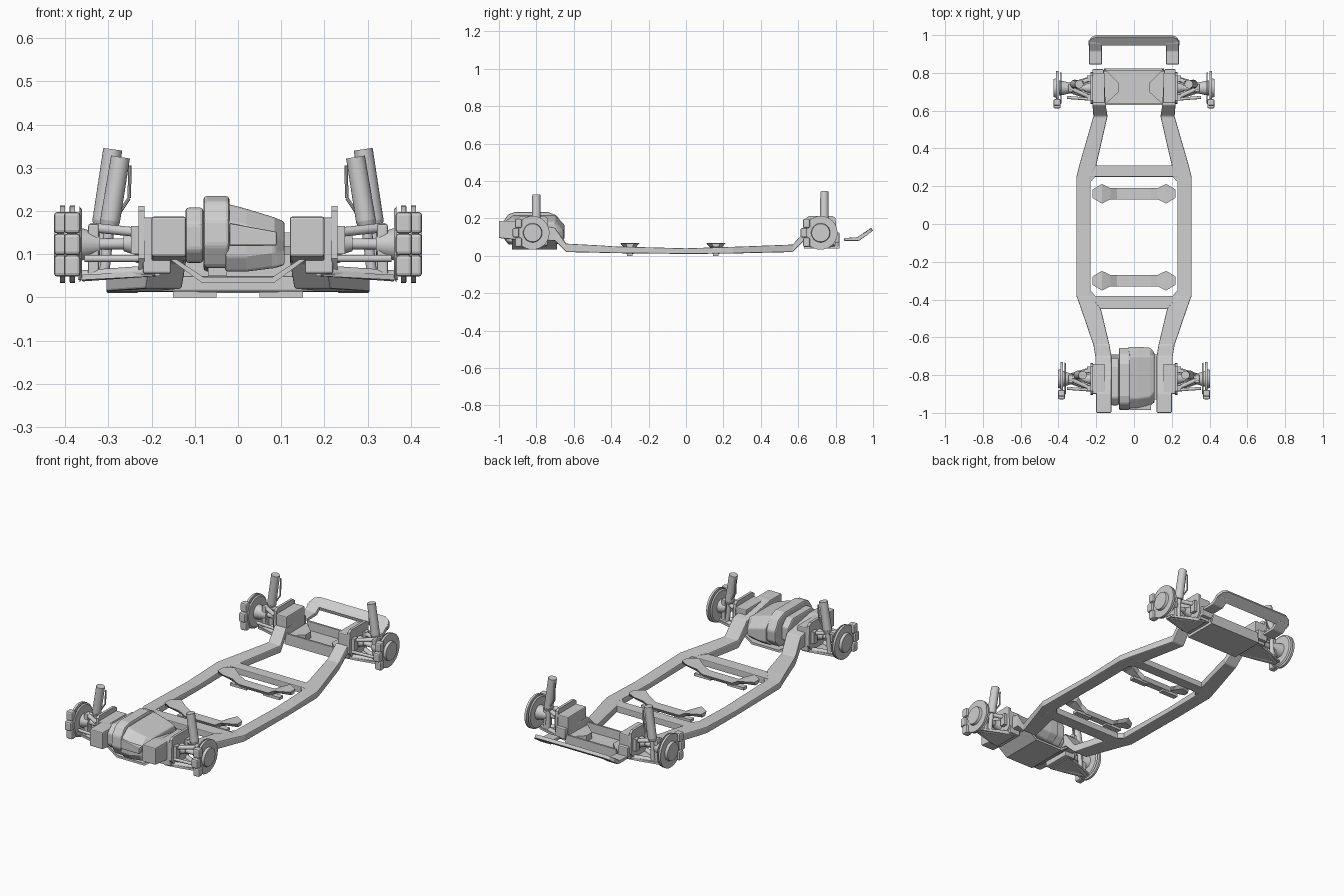
import bpy
import bmesh
import math
from mathutils import Vector

cube = bpy.data.objects.get("Cube")
if cube:
    bpy.data.objects.remove(cube)

metal = bpy.data.materials.new("light_grey_metal")
metal.use_nodes = True
GREY = (0.62, 0.62, 0.62, 1)
metal.diffuse_color = GREY
metal.node_tree.nodes["Principled BSDF"].inputs["Base Color"].default_value = GREY


def finish(name, bm, bevel=0, smooth=False):
    bmesh.ops.recalc_face_normals(bm, faces=bm.faces)
    mesh = bpy.data.meshes.new(name)
    bm.to_mesh(mesh)
    bm.free()
    mesh.materials.append(metal)
    ob = bpy.data.objects.new(name, mesh)
    bpy.context.collection.objects.link(ob)
    if bevel:
        mod = ob.modifiers.new("bevel", "BEVEL")
        mod.width = bevel
        mod.segments = 2
        mod.limit_method = "ANGLE"
    if smooth:
        bpy.ops.object.select_all(action="DESELECT")
        ob.select_set(True)
        bpy.context.view_layer.objects.active = ob
        bpy.ops.object.shade_smooth_by_angle(angle=math.radians(35))
    return ob


def loft(name, rings, bevel=0, smooth=False):
    """Skin a list of equal closed rings and cap both ends."""
    bm = bmesh.new()
    rows = [[bm.verts.new(p) for p in ring] for ring in rings]
    n = len(rows[0])
    for a, b in zip(rows, rows[1:]):
        for i in range(n):
            j = (i + 1) % n
            bm.faces.new((a[i], a[j], b[j], b[i]))
    bm.faces.new(rows[0])
    bm.faces.new(rows[-1])
    return finish(name, bm, bevel, smooth)


def prism(name, outline, axis, lo, hi, bevel=0):
    """Extrude a 2D outline along x, y or z."""
    def place(p, t):
        c = list(p)
        c.insert("xyz".index(axis), t)
        return c
    return loft(name, [[place(p, t) for p in outline] for t in (lo, hi)], bevel)


def box(name, x, y, z, bevel=0):
    corners = [(x[0], y[0]), (x[1], y[0]), (x[1], y[1]), (x[0], y[1])]
    return prism(name, corners, "z", z[0], z[1], bevel)


def tube(name, p, q, r, r2=None, sides=20):
    p, q = Vector(p), Vector(q)
    d = (q - p).normalized()
    u = d.orthogonal().normalized()
    v = d.cross(u)
    ring = [u * math.cos(math.tau * i / sides) + v * math.sin(math.tau * i / sides)
            for i in range(sides)]
    return loft(name, [[p + c * r for c in ring], [q + c * (r2 or r) for c in ring]],
                smooth=True)


# Side rails: y, inner x, outer x, bottom z, top z
STATIONS = [(-1, .12, .20, .095, .187), (-.9, .12, .20, .085, .187),
            (-.7, .12, .205, .08, .15), (-.64, .13, .215, .02, .065),
            (-.45, .175, .28, .016, .055), (-.38, .23, .305, .014, .05),
            (0, .23, .305, .01, .04), (.25, .23, .305, .012, .048),
            (.31, .2, .29, .014, .05), (.57, .14, .215, .02, .06),
            (.63, .15, .22, .08, .125), (.82, .16, .22, .07, .125)]
for side, s in (("left", 1), ("right", -1)):
    rings = [[(s * a, y, b), (s * c, y, b), (s * c, y, t), (s * a, y, t)]
             for y, a, c, b, t in STATIONS]
    loft(side + "_rail", rings, .005)
    # Corner gussets that round the central opening
    for y, d in ((-.39, 1), (.26, -1)):
        prism(side + "_rail_gusset", [(s * .24, y), (s * .20, y), (s * .21, y + d * .015),
                                      (s * .222, y + d * .03), (s * .24, y + d * .045)],
              "z", .016, .046)

# Cross members
box("front_crossmember", (-.25, .25), (-.45, -.38), (.014, .05), .004)
box("rear_crossmember", (-.25, .25), (.25, .31), (.013, .048), .004)

# Dropped mounting brackets between the rails: x, half width, top z
for name, cy in (("front_bracket", -.30), ("rear_bracket", .16)):
    shape = [(-.22, .022, .066), (-.17, .052, .068), (-.125, .03, .05), (-.09, .03, .03),
             (.09, .03, .03), (.125, .03, .05), (.17, .052, .068), (.22, .022, .066)]
    loft(name, [[(x, cy - w * .6, z - .02), (x, cy + w * .6, z - .02),
                 (x, cy + w, z), (x, cy - w, z)] for x, w, z in shape])
    for s in (1, -1):
        box(name + "_foot", (s * .05, s * .15), (cy - .015, cy + .015), (0, .015))

# Front drive unit
prism("motor_belt_case", [(-.955, .07), (-.985, .12), (-.98, .18), (-.95, .222), (-.91, .235),
                          (-.74, .235), (-.69, .215), (-.655, .16), (-.66, .1), (-.70, .06)],
      "x", -.08, -.02, .008)
prism("motor_end_case", [(-.93, .08), (-.96, .11), (-.96, .17), (-.92, .208),
                         (-.75, .208), (-.71, .17), (-.71, .1), (-.74, .08)],
      "x", -.122, -.08, .008)
loft("motor_main_case", [[(x, -.95, b), (x, y0, b + .035), (x, y0, t - .04), (x, y0 + .05, t),
                          (x, -.70, t), (x, y1, t - .05), (x, y1, b + .03), (x, -.69, b)]
                         for x, y0, y1, b, t in ((-.03, -.975, -.65, .06, .218),
                                                 (.02, -.975, -.65, .06, .205),
                                                 (.085, -.965, -.655, .068, .185),
                                                 (.108, -.94, -.68, .075, .175))], .006)
prism("motor_front_cover", [(-.02, .12), (.09, .12), (.09, .152), (-.02, .172)],
      "y", -.985, -.95, .004)
box("motor_drain_block", (-.07, -.025), (-.9, -.74), (.05, .075))

# Front cradle under the drive unit
prism("front_cradle", [(-.16, .09), (-.085, .035), (.085, .035), (.16, .09),
                       (.145, .09), (.08, .047), (-.08, .047), (-.145, .09)],
      "y", -.93, -.69)

# Rear tray with end walls and tapered side gussets
box("rear_tray_floor", (-.16, .16), (.63, .82), (.04, .052))
for y in (.63, .812):
    prism("rear_tray_wall", [(-.16, .04), (.16, .04), (.15, .1), (-.15, .1)], "y", y, y + .01)
for s in (1, -1):
    prism("rear_tray_gusset", [(s * .16, .64), (s * .145, .64), (s * .08, .70),
                               (s * .08, .745), (s * .145, .81), (s * .16, .81)],
          "z", .05, .085)

# Rear bumper: upturned crossbar with two flat arms
prism("bumper_arm_left", [(.845, .08), (.925, .08), (.97, .112), (.96, .13), (.915, .099),
                          (.845, .095)], "x", .17, .238, .004)
prism("bumper_arm_right", [(.845, .08), (.925, .08), (.97, .112), (.96, .13), (.915, .099),
                           (.845, .095)], "x", -.238, -.17, .004)
loft("bumper_crossbar", [[(x, .95, .1), (x, y, z - .015), (x, y - .01, z), (x, .945, .118)]
                         for x, y, z in ((-.24, .97, .125), (-.225, .99, .142), (-.2, 1, .15),
                                         (.2, 1, .15), (.225, .99, .142), (.24, .97, .125))])

# Four suspension corners
CORNERS = [("front", -.82, .385, -.80, .325, 0), ("rear", .72, .408, .74, .343, .018)]
for end, cy, dx, sy, top, out in CORNERS:
    for side, s in (("left", 1), ("right", -1)):
        name = end + "_" + side + "_"
        z = .123
        # Inner mounting plate and block on the rail
        prism(name + "mount_plate", [(cy - .085, .09), (cy - .06, .06), (cy + .06, .06),
                                     (cy + .085, .09), (cy + .08, .2), (cy + .065, .212),
                                     (cy - .065, .212), (cy - .08, .2)],
              "x", s * .216, s * .23)
        box(name + "mount_block", (s * .155, s * .22), (cy - .08, cy + .08), (.055, .185), .005)
        for dy in (-.05, .05):
            box(name + "mount_ear", (s * .228, s * .248),
                (cy + dy - .015, cy + dy + .015), (.1, .165))
        # Half shaft, boot, knuckle, hub and brake disc
        tube(name + "half_shaft", (s * .2, cy, .125), (s * .36, cy, z), .013)
        tube(name + "shaft_boot", (s * .228, cy, .125), (s * .265, cy, .125), .03, .018)
        tube(name + "knuckle", (s * .32, cy, z), (s * (dx - .01), cy, z), .025, .042)
        box(name + "upright", (s * .322, s * .347), (cy - .022, cy + .022), (.045, .17), .005)
        tube(name + "dust_shield", (s * (dx - .024), cy, z), (s * (dx - .018), cy, z),
             .08, .088, 32)
        tube(name + "brake_disc", (s * (dx - .008), cy, z), (s * (dx + .004), cy, z),
             .09, sides=32)
        tube(name + "hub", (s * dx, cy, z), (s * (dx + .018), cy, z), .052, .048, 28)
        # Brake caliper with three pistons
        for dz, dy in ((-.05, -.078), (0, -.092), (.05, -.078)):
            box(name + "caliper", (s * (dx - .02), s * (dx + .018)),
                (cy + dy - .016, cy + dy + .02), (z + dz - .025, z + dz + .025), .008)
        # Upper and lower wishbones
        for dy in (-.065, .065):
            tube(name + "upper_arm", (s * .225, cy + dy * .8, .15), (s * .34, cy, .162), .011)
            tube(name + "lower_arm", (s * .19, cy + dy, .062), (s * .36, cy, .05), .013)
        loft(name + "lower_arm_plate", [[(s * x, cy - w, h), (s * x, cy + w, h),
                                         (s * x, cy + w, h + .012), (s * x, cy - w, h + .012)]
                                        for x, w, h in ((.18, .075, .05), (.255, .055, .046),
                                                        (.37, .018, .04))])
        # Steering link
        tube(name + "toe_link", (s * .22, cy - .06, .09), (s * .355, cy - .05, .09), .008)
        # Shock absorber with lower rod and slim hose
        foot = (s * (.296 + out), sy, .178)
        head = (s * (.272 + out), sy, top)
        tube(name + "shock_body", foot, head, .023, .022, 24)
        tube(name + "shock_rod", (s * (.31 + out * .5), sy, .055), foot, .012)
        tube(name + "shock_collar", (s * (.299 + out), sy, .16), foot, .018, .024)
        tube(name + "shock_hose_upper", (s * (.25 + out), sy + .012, top - .02),
             (s * (.252 + out), sy + .012, .23), .004, sides=8)
        tube(name + "shock_hose_lower", (s * (.252 + out), sy + .012, .23),
             (s * (.285 + out), sy + .012, .18), .004, sides=8)
